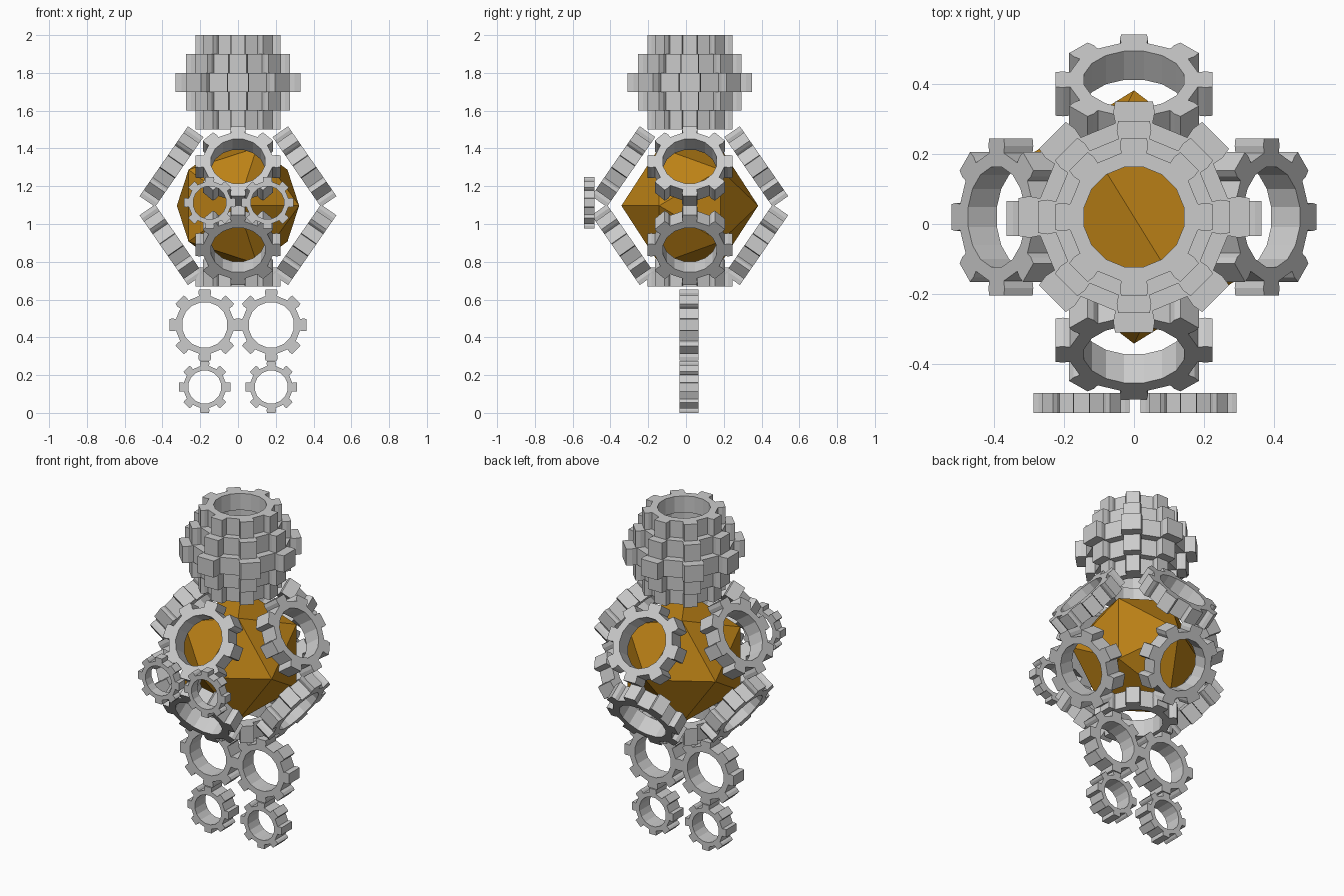
import bpy, bmesh, math
from mathutils import Vector

if "Cube" in bpy.data.objects:
    bpy.data.objects.remove(bpy.data.objects["Cube"])

TEETH = 8
CY = 0.02      # depth of the model's main axis
BODY_Z = 1.097


def gear(name, loc, r, width=0.1, normal=(0, 0, 1), spin=0.0):
    """Toothed ring: r is the reach of the tooth tips, normal is its axis."""
    u = r / 1.086
    step = 2 * math.pi / TEETH
    half, tip = step / 4, step / 4 - math.radians(1.9)
    # (radius, angle from tooth centre) along one tooth
    tooth = [(0.9, -half), (1.0, -half), (1.1, -tip), (1.1, tip), (1.0, half), (0.9, half)]
    n = Vector(normal).normalized()
    side = Vector((0, 0, 1)).cross(n)
    side = side.normalized() if side.length > 1e-4 else Vector((1, 0, 0))
    up = n.cross(side)
    c = Vector(loc)

    bm = bmesh.new()

    def vert(rad, ang, h):
        return bm.verts.new(c + u * rad * (math.cos(ang) * side + math.sin(ang) * up) + n * h)

    rims = []
    for h in (-width / 2, width / 2):
        outer, inner = [], []
        for i in range(TEETH):
            a = i * step + spin
            outer.append([vert(p, a + q, h) for p, q in tooth])
            inner.append([vert(0.7, a - half, h), vert(0.7, a + half, h)])
        rims.append((outer, inner))
        # flat face: tooth sector, then the gap to the next tooth
        for i in range(TEETH):
            j = (i + 1) % TEETH
            f1 = outer[i] + inner[i][::-1]
            f2 = [outer[i][-1], outer[j][0], inner[j][0], inner[i][1]]
            for f in (f1, f2):
                bm.faces.new(f)
    # outer and inner walls
    for k in (0, 1):
        lo = [v for t in rims[0][k] for v in t]
        hi = [v for t in rims[1][k] for v in t]
        for i in range(len(lo)):
            j = (i + 1) % len(lo)
            bm.faces.new((lo[i], lo[j], hi[j], hi[i]))
    bmesh.ops.recalc_face_normals(bm, faces=bm.faces)
    me = bpy.data.meshes.new(name)
    bm.to_mesh(me)
    bm.free()
    ob = bpy.data.objects.new(name, me)
    bpy.context.collection.objects.link(ob)
    return ob


# Body core: icosahedron with its poles pointing front and back
bpy.ops.mesh.primitive_ico_sphere_add(subdivisions=1, radius=0.362,
                                      location=(0, CY, BODY_Z), rotation=(math.pi / 2, 0, 0))
core = bpy.context.object
core.name = "body_core"
mat = bpy.data.materials.new("orange")
mat.diffuse_color = (0.5, 0.22, 0.008, 1)
mat.use_nodes = True
mat.node_tree.nodes["Principled BSDF"].inputs["Base Color"].default_value = mat.diffuse_color
core.data.materials.append(mat)

# Head: stack of five gears, widest in the middle
for i, r in enumerate((0.225, 0.275, 0.33, 0.275, 0.225)):
    gear(f"head_gear_{i}", (0, CY, 1.55 + 0.1 * i), r)

# Body cage: four upper and four lower tilted gears plus one at the bottom
tilt = math.radians(34.7)
for level, s in (("upper", 1), ("lower", -1)):
    for i in range(4):
        a = i * math.pi / 2
        dx, dy = math.cos(a), math.sin(a)
        gear(f"cage_{level}_gear_{i}",
             (0.352 * dx, CY + 0.352 * dy, BODY_Z + s * 0.207), 0.225,
             normal=(dx * math.cos(tilt), dy * math.cos(tilt), s * math.sin(tilt)))
gear("cage_bottom_gear", (0, CY, 0.72), 0.225)

# Legs and front gears
for name, s in (("left", -1), ("right", 1)):
    gear(f"{name}_thigh_gear", (s * 0.176, 0.016, 0.466), 0.188, normal=(0, -1, 0))
    gear(f"{name}_foot_gear", (s * 0.176, 0.016, 0.137), 0.137, normal=(0, -1, 0))
    gear(f"{name}_front_gear", (0.003 + s * 0.153, -0.512, 1.113), 0.137, 0.057, (0, -1, 0))
